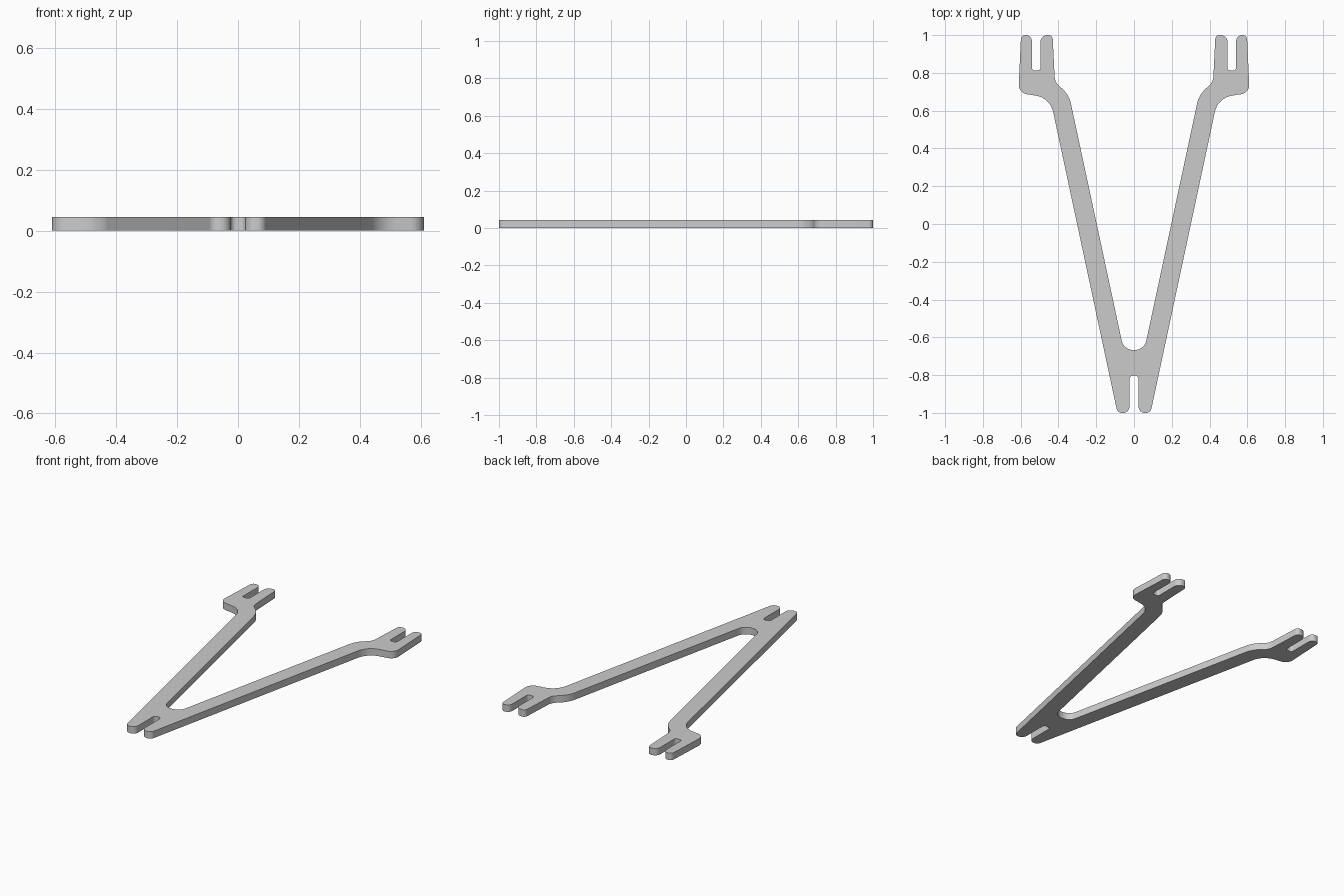
import bpy, bmesh, math
from mathutils import Vector

if "Cube" in bpy.data.objects:
    bpy.data.objects.remove(bpy.data.objects["Cube"])

THICKNESS = 0.044

# Right half of the outline: x, y, corner radius
HALF = [
    (0.0, -0.803, 0), (0.024, -0.803, 0.018),                     # bottom slot
    (0.024, -1.0, 0.034), (0.0875, -1.0, 0.03),                   # bottom prong
    (0.444, 0.668, 0.11), (0.612, 0.694, 0.05),                   # outer arm edge, fork heel
    (0.598, 1.0, 0.024), (0.541, 1.0, 0.030),                     # outer prong
    (0.541, 0.813, 0.015), (0.495, 0.813, 0.015),                 # fork slot
    (0.495, 1.0, 0.036), (0.431, 1.0, 0.022),                     # inner prong
    (0.419, 0.752, 0.07), (0.344, 0.684, 0.15),                   # neck
    (0.0545, -0.667, 0.062), (0.0, -0.667, 0),                    # inner arm edge, crotch
]


def fillet(a, b, c, r, steps=8):
    """Points of an arc rounding corner b between a and c."""
    u, v = (a - b).normalized(), (c - b).normalized()
    half = u.angle(v) / 2
    p, q = b + u * (r / math.tan(half)), b + v * (r / math.tan(half))
    centre = b + (u + v).normalized() * (r / math.sin(half))
    start, end = p - centre, q - centre
    turn = math.atan2(start.x * end.y - start.y * end.x, start.dot(end))
    pts = []
    for i in range(steps + 1):
        t = turn * i / steps
        pts.append(centre + Vector((start.x * math.cos(t) - start.y * math.sin(t),
                                    start.x * math.sin(t) + start.y * math.cos(t))))
    return pts


# Rounded half outline
corners = [Vector(p[:2]) for p in HALF]
right = [corners[0]]
for i in range(1, len(HALF) - 1):
    right += fillet(corners[i - 1], corners[i], corners[i + 1], HALF[i][2])
right.append(corners[-1])
left = [Vector((-p.x, p.y)) for p in reversed(right[1:-1])]

# Filled flat curve, extruded to a plate
curve = bpy.data.curves.new("plate_outline", "CURVE")
curve.dimensions = "2D"
curve.fill_mode = "BOTH"
curve.extrude = THICKNESS / 2
spline = curve.splines.new("POLY")
outline = right + left
spline.points.add(len(outline) - 1)
for point, p in zip(spline.points, outline):
    point.co = (p.x, p.y, 0, 1)
spline.use_cyclic_u = True
plate = bpy.data.objects.new("forked_v_bracket", curve)
bpy.context.collection.objects.link(plate)

# Convert to mesh, weld the rims and stand it on the ground
bpy.context.view_layer.objects.active = plate
plate.select_set(True)
bpy.ops.object.convert(target="MESH")
plate = bpy.context.object
bm = bmesh.new()
bm.from_mesh(plate.data)
bmesh.ops.remove_doubles(bm, verts=bm.verts[:], dist=0.00005)
bmesh.ops.translate(bm, vec=(0, 0, THICKNESS / 2), verts=bm.verts[:])
bmesh.ops.recalc_face_normals(bm, faces=bm.faces[:])
bm.to_mesh(plate.data)
bm.free()

# Smooth the rounded edges, keep the plate rims sharp
bpy.ops.object.shade_smooth_by_angle(angle=math.radians(30))
